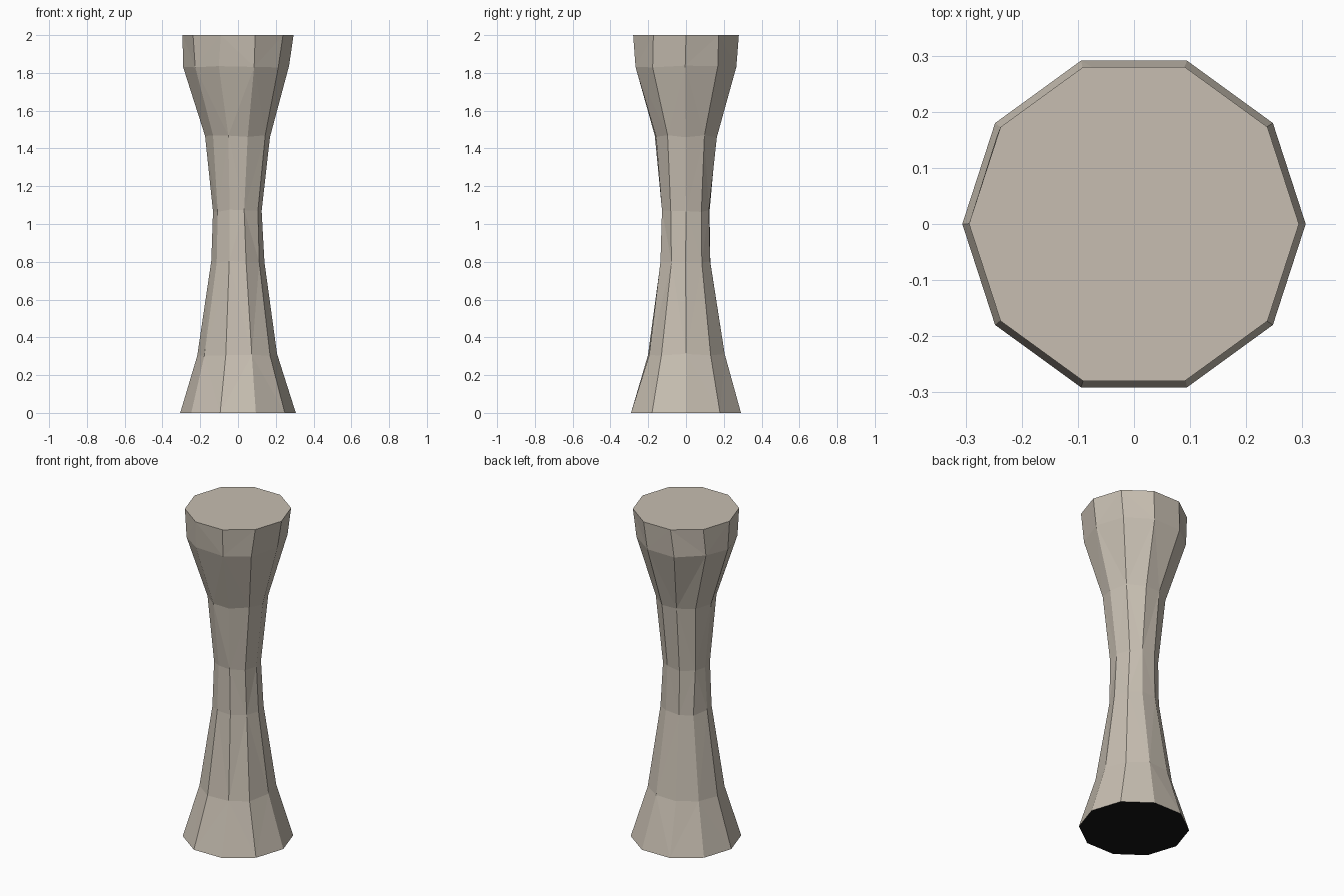
import bpy, bmesh, math, random

if "Cube" in bpy.data.objects:
    bpy.data.objects.remove(bpy.data.objects["Cube"])

random.seed(4)
SIDES = 10

# ring height, radius, x shift, unevenness
RINGS = [
    (0.00, 0.306, 0.0, 0.0),
    (0.307, 0.212, 0.0, 0.03),
    (0.80, 0.138, 0.0, 0.03),
    (1.07, 0.132, -0.004, 0.03),
    (1.465, 0.170, 0.0, 0.03),
    (1.835, 0.276, -0.008, 0.03),
    (2.00, 0.294, 0.0, 0.0),
]


def material(name, rgb):
    mat = bpy.data.materials.new(name)
    mat.diffuse_color = (*rgb, 1.0)
    mat.use_nodes = True
    mat.node_tree.nodes["Principled BSDF"].inputs["Base Color"].default_value = mat.diffuse_color
    return mat


def ring(bm, z, radius, shift, rough):
    verts = []
    for i in range(SIDES):
        a = 2 * math.pi * i / SIDES + random.uniform(-rough, rough) * 1.5
        r = radius * (1 + random.uniform(-rough, rough))
        dz = random.uniform(-rough, rough) * 0.2
        verts.append(bm.verts.new((shift + r * math.cos(a), r * math.sin(a), z + dz)))
    return verts


# Waisted stone column with chipped, triangulated flanks
bm = bmesh.new()
rings = [ring(bm, *spec) for spec in RINGS]
for k, (low, high) in enumerate(zip(rings, rings[1:])):
    for i in range(SIDES):
        j = (i + 1) % SIDES
        a, b, c, d = low[i], low[j], high[j], high[i]
        if (i + k) % 2:
            bm.faces.new((a, b, c))
            bm.faces.new((a, c, d))
        else:
            bm.faces.new((a, b, d))
            bm.faces.new((b, c, d))

# Flat top, and dark underside
bm.faces.new(rings[-1])
underside = bm.faces.new(rings[0][::-1])
underside.material_index = 1

bm.normal_update()
mesh = bpy.data.meshes.new("column")
bm.to_mesh(mesh)
bm.free()
mesh.materials.append(material("pale stone", (0.57, 0.515, 0.44)))
mesh.materials.append(material("dark underside", (0.008, 0.008, 0.008)))
column = bpy.data.objects.new("column", mesh)
bpy.context.collection.objects.link(column)
